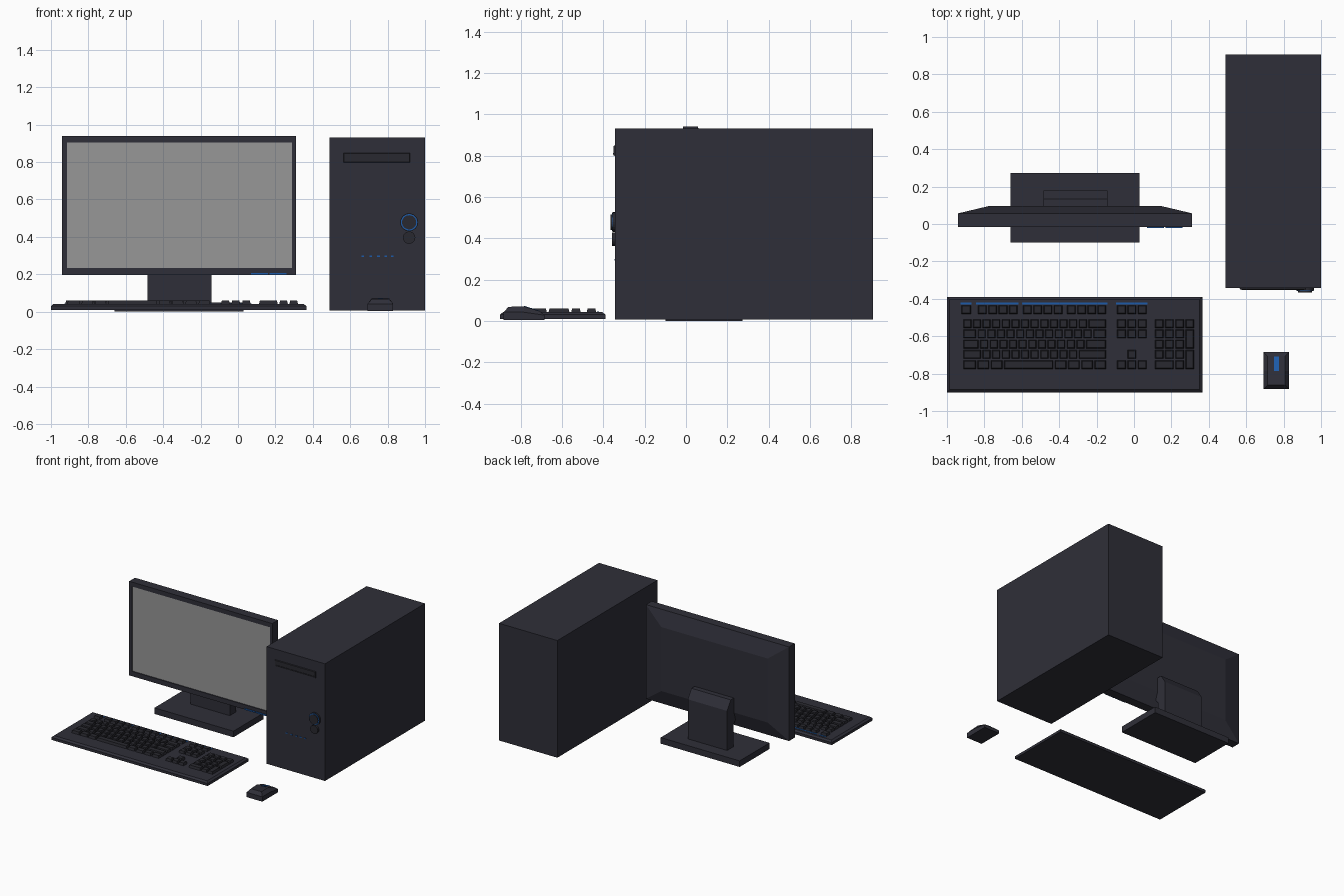
import bpy, bmesh, math

if "Cube" in bpy.data.objects:
    bpy.data.objects.remove(bpy.data.objects["Cube"])


def material(name, r, g, b):
    m = bpy.data.materials.new(name)
    m.diffuse_color = (r, g, b, 1)
    m.use_nodes = True
    m.node_tree.nodes["Principled BSDF"].inputs["Base Color"].default_value = m.diffuse_color
    return m


BODY = material("charcoal plastic", 0.028, 0.028, 0.040)
DARK = material("dark key plastic", 0.022, 0.022, 0.029)
BLUE = material("blue accent", 0.012, 0.105, 0.40)
GRAY = material("gray screen", 0.31, 0.31, 0.31)


def solids(name, lofts, mat):
    """One object made of closed solids, each a list of matching point rings."""
    bm = bmesh.new()
    for rings in lofts:
        rows = [[bm.verts.new(p) for p in ring] for ring in rings]
        n = len(rows[0])
        bm.faces.new(rows[0])
        bm.faces.new(rows[-1])
        for a, b in zip(rows, rows[1:]):
            for i in range(n):
                j = (i + 1) % n
                bm.faces.new((a[i], a[j], b[j], b[i]))
    bmesh.ops.recalc_face_normals(bm, faces=bm.faces)
    me = bpy.data.meshes.new(name)
    bm.to_mesh(me)
    bm.free()
    me.materials.append(mat)
    ob = bpy.data.objects.new(name, me)
    bpy.context.collection.objects.link(ob)
    return ob


def rect_z(x0, x1, y0, y1, z, d=0.0):
    return [(x0 + d, y0 + d, z), (x1 - d, y0 + d, z), (x1 - d, y1 - d, z), (x0 + d, y1 - d, z)]


def rect_y(x0, x1, z0, z1, y, d=0.0):
    return [(x0 + d, y, z0 + d), (x1 - d, y, z0 + d), (x1 - d, y, z1 - d), (x0 + d, y, z1 - d)]


def block(x0, x1, y0, y1, z0, z1, d=0.0):
    return [rect_z(x0, x1, y0, y1, z0), rect_z(x0, x1, y0, y1, z1, d)]


def disc(x, z, r, y0, y1, n=24):
    return [[(x + r * math.cos(2 * math.pi * i / n), y, z + r * math.sin(2 * math.pi * i / n))
             for i in range(n)] for y in (y0, y1)]


# ---- Monitor: recessed front, rim, tapered back ----
screen = (-0.915, 0.29, 0.235, 0.905)
outer = (-0.94, 0.31, 0.197, 0.94)
solids("monitor_housing", [[
    rect_y(*screen, -0.003), rect_y(*screen, -0.015), rect_y(*outer, -0.015),
    rect_y(*outer, 0.057), rect_y(-0.78, 0.15, 0.315, 0.82, 0.095)]], BODY)
solids("monitor_screen", [[rect_y(*screen, -0.008), rect_y(*screen, -0.003)]], GRAY)
solids("monitor_touch_strips", [block(a, b, -0.021, -0.014, 0.198, 0.208)
                                for a, b in ((0.07, 0.16), (0.168, 0.26))], BLUE)

# ---- Stand ----
solids("stand_base", [block(-0.66, 0.03, -0.10, 0.273, 0.0, 0.048)], BODY)
neck = [(0.10, 0.045), (0.18, 0.045), (0.18, 0.36), (0.135, 0.43), (0.075, 0.43),
        (0.075, 0.25), (0.10, 0.22)]
solids("stand_neck", [[[(x, y, z) for y, z in neck] for x in (-0.485, -0.142)]], BODY)

# ---- Tower case ----
solids("tower_case", [block(0.49, 1.0, -0.343, 0.905, 0.007, 0.932)], BODY)
solids("drive_slot", [
    [rect_y(0.563, 0.922, 0.797, 0.851, -0.34), rect_y(0.563, 0.922, 0.797, 0.851, -0.350, 0.004)],
    [rect_y(0.575, 0.91, 0.806, 0.812, -0.345), rect_y(0.575, 0.91, 0.806, 0.812, -0.354)]], DARK)
solids("power_button", [disc(0.915, 0.478, 0.048, -0.34, -0.355),
                        disc(0.915, 0.478, 0.038, -0.355, -0.365)], DARK)
solids("power_button_ring", [disc(0.915, 0.478, 0.044, -0.354, -0.359)], BLUE)
solids("reset_button", [disc(0.915, 0.396, 0.033, -0.34, -0.359)], DARK)
solids("tower_lights", [block(x, x + 0.014, -0.347, -0.342, 0.292, 0.300)
                        for x in (0.66, 0.702, 0.744, 0.782, 0.818)], BLUE)

# ---- Keyboard body ----
KB = (-1.0, 0.365, -0.90, -0.39)
solids("keyboard_body", [[rect_z(*KB, 0.010), rect_z(*KB, 0.030), rect_z(*KB, 0.042, 0.014)]], BODY)

# ---- Keys ----
P = 0.0548                      # row and column pitch
ROW0 = -0.505                   # back edge of the number row
keys = []


def key(x0, x1, row, rows=1, back=ROW0):
    y1 = back - row * P
    keys.append(block(x0 + 0.003, x1 - 0.003, y1 - rows * P + 0.003, y1 - 0.003, 0.036, 0.061, 0.006))


def key_row(x0, x1, row, widths, back=ROW0):
    unit = (x1 - x0) / sum(widths)
    for w in widths:
        key(x0, x0 + w * unit, row, back=back)
        x0 += w * unit


# function row
FN = -0.430
key_row(-0.928, -0.868, 0, [1], FN)
for a, b in ((-0.838, -0.618), (-0.598, -0.378), (-0.362, -0.145)):
    key_row(a, b, 0, [1] * 4, FN)
key_row(-0.095, 0.072, 0, [1] * 3, FN)
# letter block
for r, widths in enumerate((
        [1] * 13 + [2],
        [1.5] + [1] * 12 + [1.5],
        [1.75] + [1] * 11 + [2.25],
        [2.0] + [1] * 10 + [3.0],
        [1.4, 1.3, 1.3, 5, 1.3, 1.3, 1.3, 1.3])):
    key_row(-0.917, -0.145, r, widths)
# navigation and arrow keys
for r in (0, 1, 4):
    key_row(-0.095, 0.072, r, [1] * 3)
key(-0.039, 0.016, 3)
# number pad
key_row(0.108, 0.325, 0, [1] * 4)
for r in (1, 2, 3):
    key_row(0.108, 0.271, r, [1] * 3)
key_row(0.108, 0.271, 4, [2, 1])
key(0.271, 0.325, 1, 2)
key(0.271, 0.325, 3, 2)
solids("keyboard_keys", keys, DARK)

# blue strips behind the function row
solids("keyboard_strips", [block(a, b, -0.430, -0.420, 0.038, 0.0445) for a, b in (
    (-0.928, -0.868), (-0.845, -0.618), (-0.598, -0.143), (-0.095, 0.072))], BLUE)


# ---- Mouse: raised at the palm, sloping to the buttons ----
def mouse_ring(d, z_palm, z_mid, z_tip):
    x0, x1, y0, y1 = 0.693 + d, 0.83 - d, -0.882 + d, -0.685 - d
    return [(x0, y0, z_palm), (x1, y0, z_palm), (x1, -0.785, z_mid),
            (x1, y1, z_tip), (x0, y1, z_tip), (x0, -0.785, z_mid)]


solids("mouse_body", [[mouse_ring(0, 0.004, 0.004, 0.004), mouse_ring(0, 0.042, 0.042, 0.028),
                       mouse_ring(0.022, 0.068, 0.071, 0.047)]], BODY)
solids("mouse_strip", [[[(0.749, -0.785, 0.065 + t), (0.774, -0.785, 0.065 + t),
                         (0.774, -0.708, 0.041 + t), (0.749, -0.708, 0.041 + t)]
                        for t in (0.0, 0.0085)]], BLUE)
